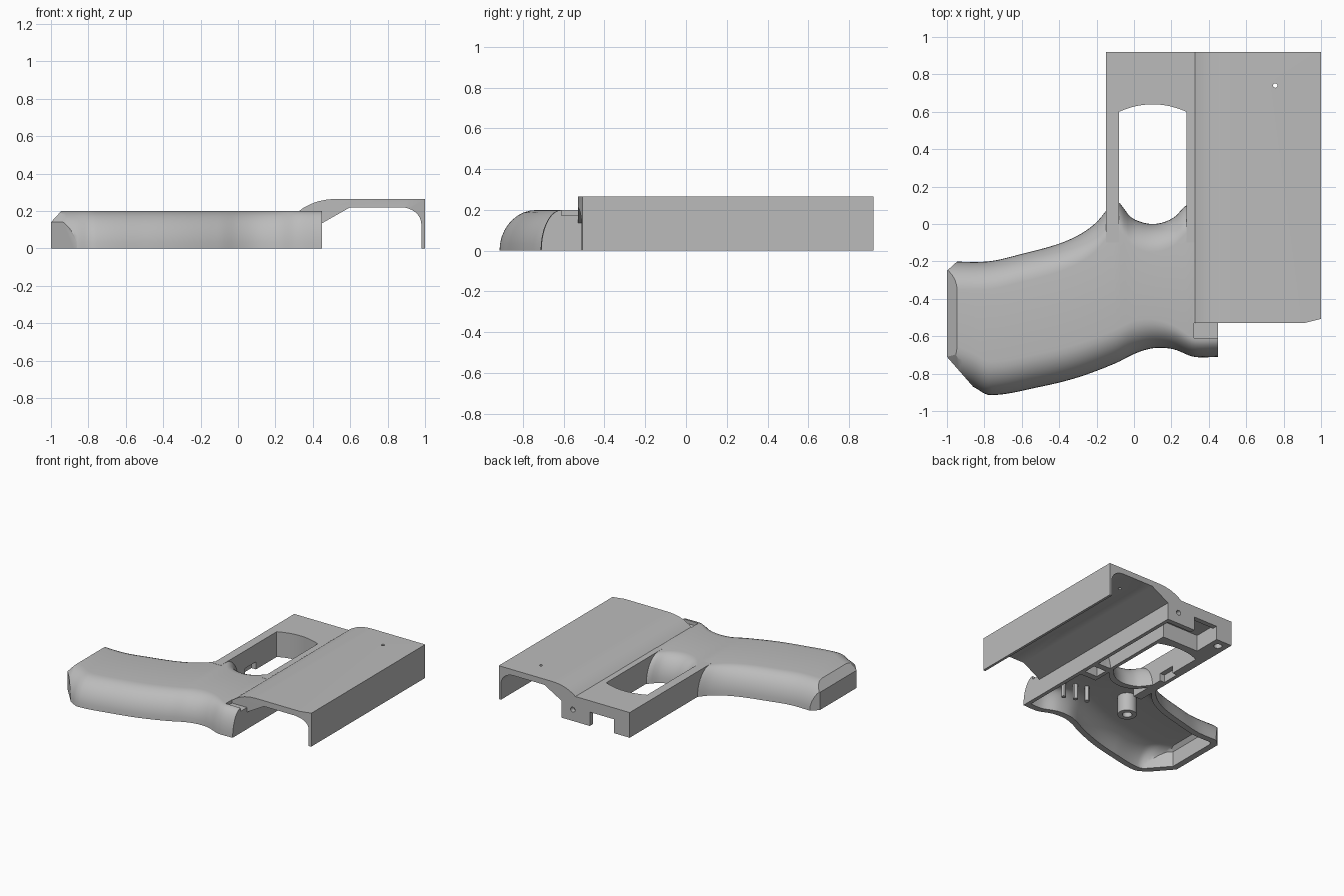
import bpy, bmesh, math
from mathutils import Vector

cube = bpy.data.objects.get("Cube")
if cube:
    bpy.data.objects.remove(cube, do_unlink=True)

grey = bpy.data.materials.new("plain_grey")
grey.use_nodes = True
GREY = (0.5, 0.5, 0.5, 1)
grey.diffuse_color = GREY
grey.node_tree.nodes["Principled BSDF"].inputs["Base Color"].default_value = GREY


def finish(bm, name):
    bmesh.ops.recalc_face_normals(bm, faces=bm.faces)
    mesh = bpy.data.meshes.new(name)
    bm.to_mesh(mesh)
    bm.free()
    mesh.materials.append(grey)
    ob = bpy.data.objects.new(name, mesh)
    bpy.context.collection.objects.link(ob)
    return ob


def extrude(name, points, direction):
    """Solid from a flat outline of 3D points."""
    bm = bmesh.new()
    face = bm.faces.new([bm.verts.new(p) for p in points])
    ret = bmesh.ops.extrude_face_region(bm, geom=[face], use_keep_orig=True)
    verts = [g for g in ret["geom"] if isinstance(g, bmesh.types.BMVert)]
    bmesh.ops.translate(bm, verts=verts, vec=direction)
    return finish(bm, name)


def box(name, x0, x1, y0, y1, z0, z1):
    pts = [(x0, y0, z0), (x1, y0, z0), (x1, y1, z0), (x0, y1, z0)]
    return extrude(name, pts, (0, 0, z1 - z0))


def cylinder(name, x, y, r, z0, z1, n=24):
    ring = [(x + r * math.cos(i * math.tau / n), y + r * math.sin(i * math.tau / n), z0) for i in range(n)]
    return extrude(name, ring, (0, 0, z1 - z0))


def select(ob):
    bpy.ops.object.select_all(action="DESELECT")
    ob.select_set(True)
    bpy.context.view_layer.objects.active = ob


def cut(ob, *cutters):
    select(ob)
    for c in cutters:
        c.hide_render = True
        mod = ob.modifiers.new("cut", "BOOLEAN")
        mod.operation, mod.solver, mod.object = "DIFFERENCE", "EXACT", c
        bpy.ops.object.modifier_apply(modifier=mod.name)
        bpy.data.objects.remove(c, do_unlink=True)


def smooth(ob):
    select(ob)
    bpy.ops.object.shade_smooth_by_angle(angle=math.radians(30))


def curve(pts, x):
    """Smooth curve through the points, evaluated at x."""
    last = len(pts) - 1
    i = max(k for k in range(last) if pts[k][0] <= x or k == 0)

    def slope(k):
        a, b = pts[max(k - 1, 0)], pts[min(k + 1, last)]
        return (b[1] - a[1]) / (b[0] - a[0])
    (x0, y0), (x1, y1) = pts[i], pts[i + 1]
    h = x1 - x0
    t = (x - x0) / h
    return ((1 + 2 * t) * (1 - t) ** 2 * y0 + t * (1 - t) ** 2 * h * slope(i)
            + t * t * (3 - 2 * t) * y1 + t * t * (t - 1) * h * slope(i + 1))


# Grip outlines, seen from above
BACK = [(-1, -.2), (-.78, -.2), (-.6, -.16), (-.4, -.105), (-.28, -.05), (-.2, .01),
        (-.15, .07), (-.11, .12), (-.08, .115), (-.02, .04), (.04, .01), (.1, 0),
        (.16, .01), (.22, .04), (.28, .1), (.34, .1), (.46, .1)]
FRONT = [(-1, -.81), (-.86, -.87), (-.77, -.915), (-.5, -.87), (-.3, -.82), (-.1, -.745),
         (0, -.695), (.08, -.668), (.15, -.662), (.22, -.672), (.32, -.71), (.46, -.71)]
# Planes trimming the butt end: point and outward normal
TRIMS = [((-1, 0, .14), (-.06, 0, .055)), ((-1, -.71, 0), (-.16, -.14, 0)),
         ((-1, -.71, .14), (-.753, -.659, .85)), ((-1, -.25, 0), (-.05, .055, 0))]


def grip_solid(name, t, bottom):
    """Lofted grip body, shrunk by t, reaching down to bottom."""
    bm = bmesh.new()
    rings, steps, arc = [], 72, 9
    start, end, top = -1 + t, .45 - t * .6, .199 - t
    for s in range(steps + 1):
        x = start + (end - start) * s / steps
        b, f = curve(BACK, x) - t, curve(FRONT, x) + t
        rb = .15 - t * .5
        rf = .18 - .08 * min(max(x / .32, 0), 1) - t * .5
        sec = [(b, bottom)] if bottom < 0 else []
        angles = [i / arc * math.pi / 2 for i in range(arc + 1)]
        sec += [(b - rb * (1 - math.cos(a)), top * math.sin(a)) for a in angles]
        sec += [(f + rf * (1 - math.cos(a)), top * math.sin(a)) for a in reversed(angles)]
        sec += [(f, bottom)] if bottom < 0 else []
        rings.append([bm.verts.new((x, y, z)) for y, z in sec])
    n = len(rings[0])
    for r0, r1 in zip(rings, rings[1:]):
        for i in range(n):
            j = (i + 1) % n
            bm.faces.new((r0[i], r0[j], r1[j], r1[i]))
    bm.faces.new(rings[0])
    bm.faces.new(rings[-1])
    for co, no in TRIMS:
        no = Vector(no).normalized()
        bmesh.ops.bisect_plane(bm, geom=bm.verts[:] + bm.edges[:] + bm.faces[:], dist=1e-5,
                               plane_co=Vector(co) - no * t, plane_no=no, clear_outer=True)
        bmesh.ops.holes_fill(bm, edges=[e for e in bm.edges if e.is_boundary], sides=0)
    return finish(bm, name)


# Hollow grip with a stepped recess beside the cover
grip = grip_solid("grip_shell", 0, 0)
cut(grip, grip_solid("grip_cavity", .05, -.05),
    box("step_cutter", .32, .5, -.61, -.53, .172, .3))
smooth(grip)

# Frame around the finger opening
arch = [(.1 + .18 * u, .64 - .04 * u * u) for u in [k / 6 - 1 for k in range(13)]]
outline = [(-.15, -.1), (-.08, -.1)] + arch + [(.28, -.1), (.42, -.1), (.42, -.53),
                                              (.45, -.53), (.45, .92), (-.15, .92)]
frame = extrude("finger_frame", [(x, y, 0) for x, y in outline], (0, 0, .2))
end_hole = extrude("end_hole", [(.35 + .02 * math.cos(a), .8, .09 + .02 * math.sin(a))
                   for a in [k * math.tau / 16 for k in range(16)]], (0, .3, 0))
cut(frame, box("rail_channel", .31, .42, -.05, .88, -.1, .13),
    box("end_pocket", -.01, .33, .7, .88, -.1, .13),
    box("end_notch", -.01, .2, .8, 1, -.1, .11),
    box("bar_notch", -.12, 0, .2, .34, -.1, .06),
    cylinder("screw_hole", -.08, .85, .03, -.1, .12), end_hole)
smooth(frame)

# Arched cover on the far side
corner = [(.87 + .11 * math.cos(a), .13 + .09 * math.sin(a))
          for a in [k * math.pi / 16 for k in range(9)]]
profile = [(.32, .195), (.35, .217), (.39, .238), (.43, .252), (.48, .262), (.53, .265),
           (1, .265), (1, 0), (.98, 0)] + corner + [(.6, .22), (.45, .135), (.32, .135)]
cover = extrude("arched_cover", [(x, -.53, z) for x, z in profile], (0, 1.45, 0))
cut(cover, cylinder("pin_hole", .755, .74, .012, .1, .4, 16),
    extrude("corner_trim", [(.91, -.53, -.1), (1.1, -.4825, -.1), (1.1, -.6, -.1), (.91, -.6, -.1)], (0, 0, .5)))
smooth(cover)

# Screw post and locating pins inside the grip
post = cylinder("screw_post", -.22, -.34, .07, .005, .17)
cut(post, cylinder("post_hole", -.22, -.34, .035, -.1, .12))
smooth(post)
for i, (x, y) in enumerate([(.1, -.41), (.185, -.44), (.27, -.47)]):
    smooth(cylinder(f"locating_pin_{i + 1}", x, y, .018, .03, .17, 12))
